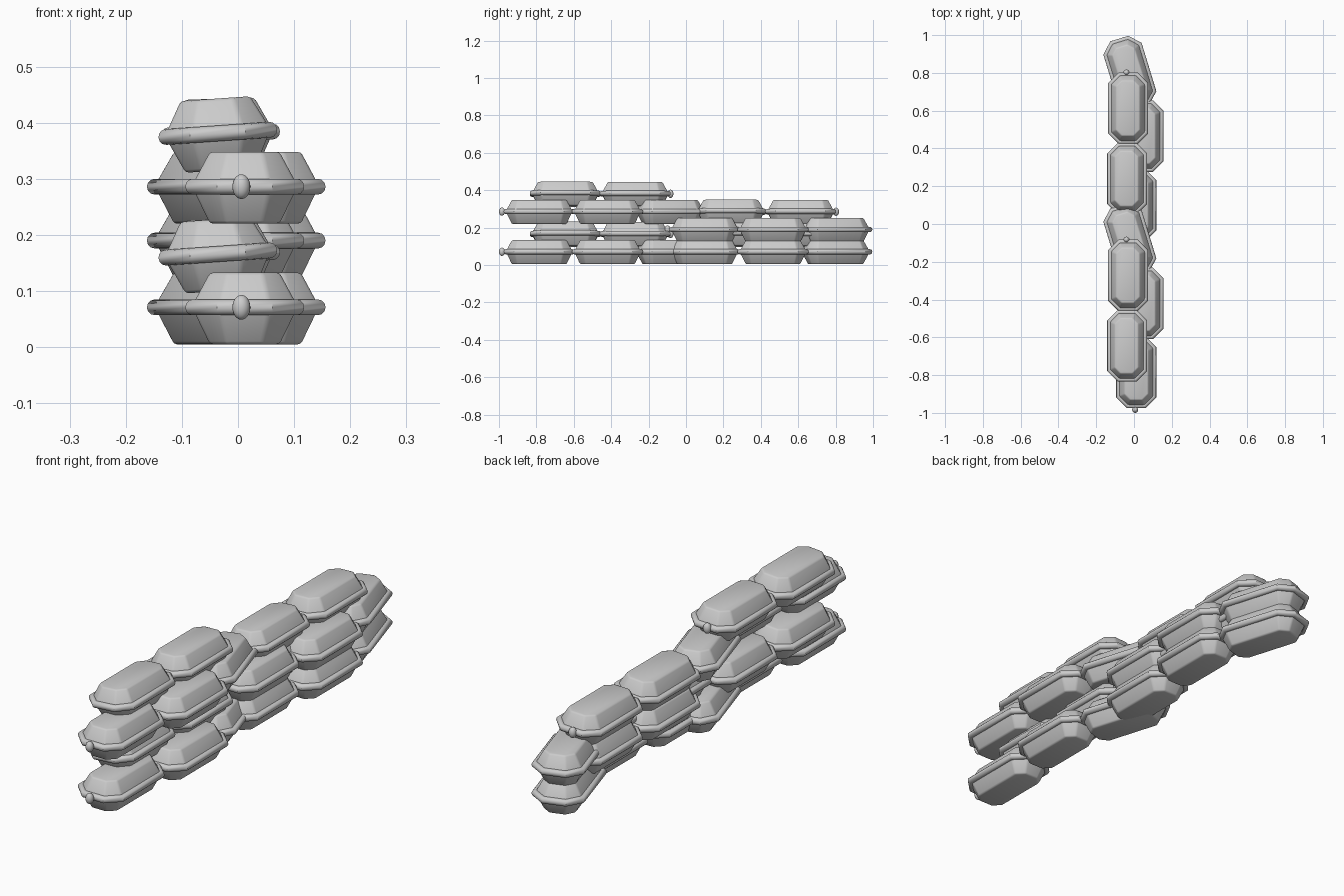
import bpy, bmesh, math
from mathutils import Matrix

if "Cube" in bpy.data.objects:
    bpy.data.objects.remove(bpy.data.objects["Cube"])

HX, HY, CUT = 0.092, 0.176, 0.048   # half width, half length, corner cut of the waist outline


def outline(grow, z):
    """Rectangle with cut corners at height z, grown outward by `grow`."""
    hx, hy = HX + grow, HY + grow
    c = max(CUT + grow * 0.59, 0.012)
    return [(hx, -hy + c, z), (hx, hy - c, z), (hx - c, hy, z), (-hx + c, hy, z),
            (-hx, hy - c, z), (-hx, -hy + c, z), (-hx + c, -hy, z), (hx - c, -hy, z)]


def loft(name, profile, closed):
    """Skin the outline through (grow, z) profile points."""
    bm = bmesh.new()
    rings = [[bm.verts.new(p) for p in outline(g, z)] for g, z in profile]
    pairs = list(zip(rings, rings[1:]))
    if closed:
        pairs.append((rings[-1], rings[0]))
    else:
        bm.faces.new(rings[0][::-1])
        bm.faces.new(rings[-1])
    for a, b in pairs:
        for i in range(8):
            j = (i + 1) % 8
            bm.faces.new((a[i], a[j], b[j], b[i]))
    bmesh.ops.recalc_face_normals(bm, faces=bm.faces[:])
    if not closed:
        bmesh.ops.bevel(bm, geom=bm.edges[:], offset=0.006, segments=2,
                        affect='EDGES', profile=0.5)
    for f in bm.faces:
        f.smooth = True
    me = bpy.data.meshes.new(name)
    bm.to_mesh(me)
    bm.free()
    me.set_sharp_from_angle(angle=math.radians(35))
    return me


# Shared meshes: bag body, round rim, end knob
body = loft("bag_body", [(-0.030, -0.066), (0, -0.004), (0, 0.006), (-0.030, 0.062)], False)
rim = loft("bag_rim", [(0.001 + 0.013 * math.cos(a), 0.014 * math.sin(a))
                       for a in (math.tau * k / 12 for k in range(12))], True)
bm = bmesh.new()
bmesh.ops.create_uvsphere(bm, u_segments=20, v_segments=12, radius=1)
for f in bm.faces:
    f.smooth = True
knob = bpy.data.meshes.new("end_knob")
bm.to_mesh(knob)
bm.free()


def place(name, mesh, matrix):
    ob = bpy.data.objects.new(name, mesh)
    bpy.context.collection.objects.link(ob)
    ob.matrix_world = matrix


# One group: three-bag lower run and two-bag upper run (x, y, z, yaw, roll)
BAGS = [(0.012, -0.785, 0.0, 0, 0), (0.050, -0.420, 0.0, 0, 0), (-0.022, -0.085, 0.0, 17, 0),
        (-0.036, -0.645, 0.095, 0, -4), (-0.031, -0.272, 0.095, 0, -2)]
KNOBS = [(0.006, -0.984, 0.0), (-0.040, -0.083, 0.095)]

# Four groups: (y shift, height of lower run)
for g, (dy, dz) in enumerate([(0, 0.071), (0, 0.286), (0.885, 0.071), (0.885, 0.190)]):
    for i, (x, y, z, yaw, roll) in enumerate(BAGS):
        m = (Matrix.Translation((x, y + dy, z + dz))
             @ Matrix.Rotation(math.radians(yaw), 4, 'Z')
             @ Matrix.Rotation(math.radians(roll), 4, 'Y'))
        place(f"bag_body_{g}_{i}", body, m)
        place(f"bag_rim_{g}_{i}", rim, m)
    for i, (x, y, z) in enumerate(KNOBS):
        place(f"end_knob_{g}_{i}", knob, Matrix.Translation((x, y + dy, z + dz))
              @ Matrix.Diagonal((0.016, 0.016, 0.022, 1)))
